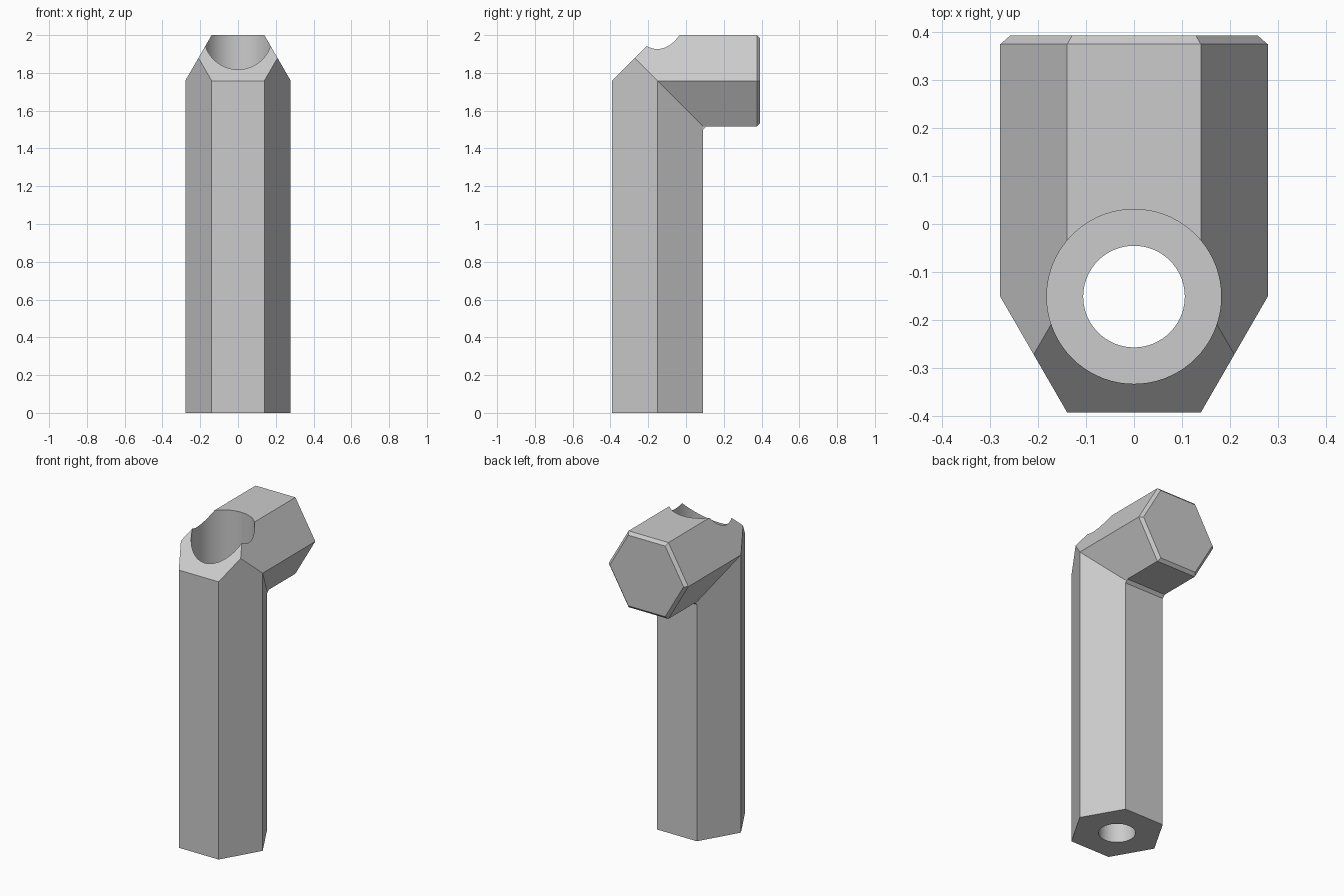
import bpy, bmesh
from math import cos, sin, pi
from mathutils import Vector

if "Cube" in bpy.data.objects:
    bpy.data.objects.remove(bpy.data.objects["Cube"])

R = 0.279                      # hexagon corner radius
A = R * cos(pi / 6)            # hexagon flat radius
CY, CZ = A - 0.393, 2 - A      # axes of the upright leg and the arm
END, CHAMFER = 0.393, 0.018

grey = bpy.data.materials.new("grey")
grey.use_nodes = True
grey.diffuse_color = (0.6, 0.6, 0.6, 1)
grey.node_tree.nodes["Principled BSDF"].inputs["Base Color"].default_value = (0.6, 0.6, 0.6, 1)


def make_object(name, bm):
    bmesh.ops.recalc_face_normals(bm, faces=bm.faces)
    mesh = bpy.data.meshes.new(name)
    bm.to_mesh(mesh)
    bm.free()
    obj = bpy.data.objects.new(name, mesh)
    obj.data.materials.append(grey)
    bpy.context.collection.objects.link(obj)
    return obj


def loft(bm, rings):
    loops = [[bm.verts.new(p) for p in ring] for ring in rings]
    for a, b in zip(loops, loops[1:]):
        for i in range(len(a)):
            j = (i + 1) % len(a)
            bm.faces.new((a[i], a[j], b[j], b[i]))
    bm.faces.new(loops[0])
    bm.faces.new(loops[-1])


# Mitred hexagonal elbow with a chamfered end
hexagon = [(R * cos(i * pi / 3), R * sin(i * pi / 3)) for i in range(6)]
k = (A - CHAMFER) / A
bm = bmesh.new()
loft(bm, [
    [(x, CY + u, 0) for x, u in hexagon],
    [(x, CY + u, CZ - u) for x, u in hexagon],
    [(x, END - CHAMFER, CZ - u) for x, u in hexagon],
    [(x * k, END, CZ - u * k) for x, u in hexagon],
])

# Outer corner sliced off at 45 degrees
cut = bmesh.ops.bisect_plane(bm, geom=bm.verts[:] + bm.edges[:] + bm.faces[:],
                             plane_co=Vector((0, CY - A, CZ)),
                             plane_no=Vector((0, -1, 1)), clear_outer=True)
bmesh.ops.remove_doubles(bm, verts=bm.verts, dist=0.0005)
bmesh.ops.holes_fill(bm, edges=[e for e in bm.edges if e.is_boundary], sides=0)
elbow = make_object("hex_elbow", bm)


# Stepped bore: wide from the top, narrow through the foot
def bore(radius, bottom, top):
    bm = bmesh.new()
    ring = [(radius * cos(i * pi / 36), CY + radius * sin(i * pi / 36)) for i in range(72)]
    loft(bm, [[(x, y, z) for x, y in ring] for z in (bottom, top)])
    return make_object("bore_cutter", bm)


for cutter in (bore(0.182, 0.3, 2.2), bore(0.106, -0.2, 0.5)):
    cutter.hide_render = True
    bpy.context.view_layer.objects.active = elbow
    mod = elbow.modifiers.new("bore", "BOOLEAN")
    mod.operation = "DIFFERENCE"
    mod.solver = "EXACT"
    mod.object = cutter
    bpy.ops.object.modifier_apply(modifier=mod.name)
    bpy.data.objects.remove(cutter)

bpy.ops.object.select_all(action="DESELECT")
elbow.select_set(True)
bpy.ops.object.shade_smooth_by_angle()

# Small chamfer strip inside the bend
yb, zb, s = CY + A, CZ - A, 0.018
bm = bmesh.new()
loft(bm, [[(x, yb, zb - s), (x, yb + s, zb), (x, yb - s, zb + s)] for x in (-R / 2, R / 2)])
make_object("bend_strip", bm)
